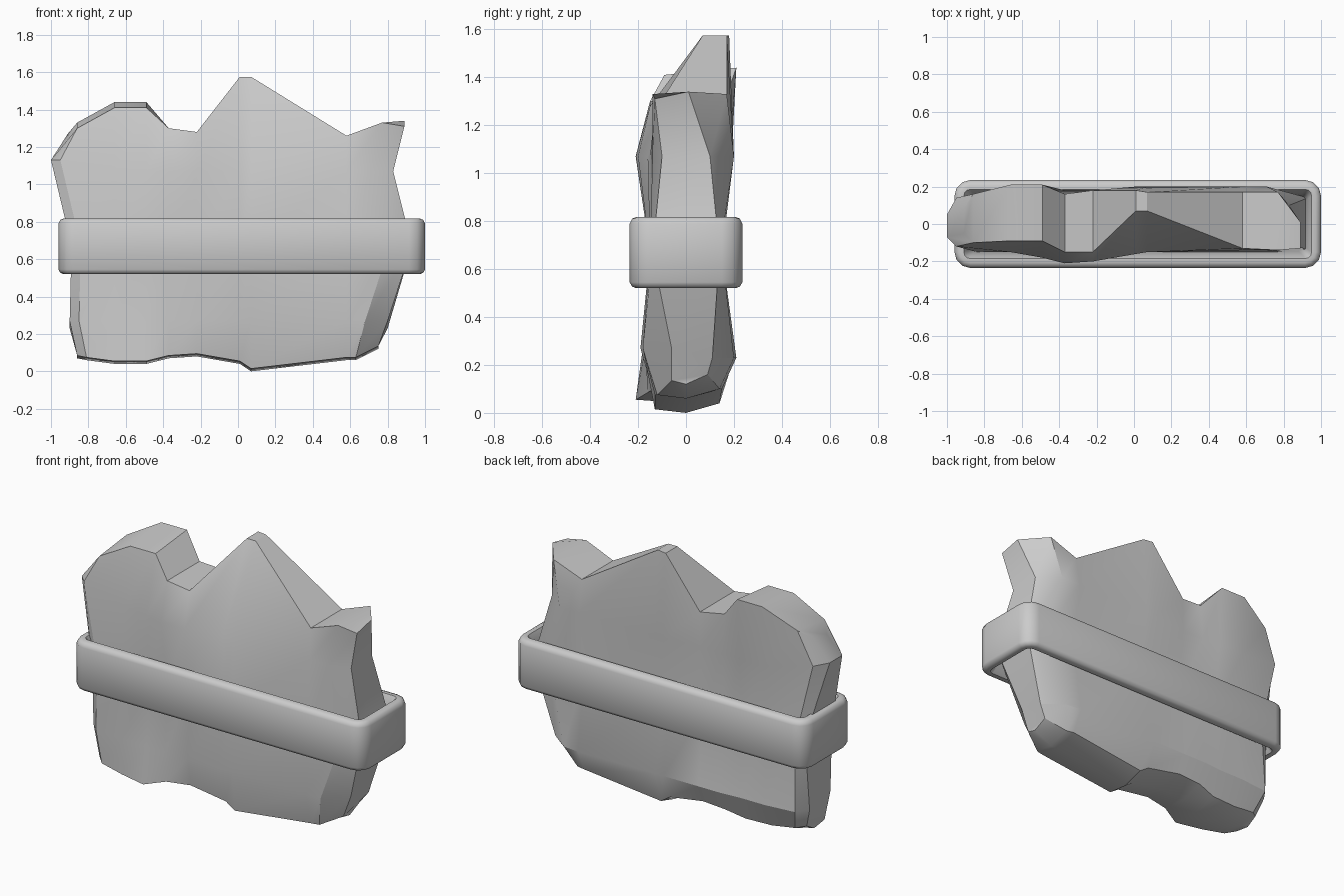
import bpy, math

if "Cube" in bpy.data.objects:
    bpy.data.objects.remove(bpy.data.objects["Cube"])


def make(name, rings, closed, angle):
    """Loft equal-length rings into a mesh; join the last to the first if closed, else cap."""
    n, m = len(rings[0]), len(rings)
    verts = [v for r in rings for v in r]
    faces = []
    for i in range(m if closed else m - 1):
        a, b = i * n, ((i + 1) % m) * n
        for j in range(n):
            k = (j + 1) % n
            faces.append((a + j, b + j, b + k, a + k))
    if not closed:  # cap with rungs across from front to back
        for s in (0, (m - 1) * n):
            faces.append((s, s + 1, s + n - 1))
            for j in range(1, n // 2):
                faces.append((s + j, s + j + 1, s + n - j - 1, s + n - j))
    me = bpy.data.meshes.new(name)
    me.from_pydata(verts, [], faces)
    ob = bpy.data.objects.new(name, me)
    bpy.context.collection.objects.link(ob)
    bpy.ops.object.select_all(action='DESELECT')
    bpy.context.view_layer.objects.active = ob
    ob.select_set(True)
    bpy.ops.object.mode_set(mode='EDIT')
    bpy.ops.mesh.select_all(action='SELECT')
    bpy.ops.mesh.normals_make_consistent(inside=False)
    bpy.ops.object.mode_set(mode='OBJECT')
    bpy.ops.object.shade_smooth_by_angle(angle=math.radians(angle))
    return ob


# Rock slab: x of the left and right edges at five heights (bottom to top)
left = [-.86, -.90, -.89, -1.0, -.91]
right = [.75, .80, .93, .83, .89]


def shift(edge, d):
    return [x + d for x in edge]


# x, bottom z, top z, waist half depth,
# front y (bottom, low, high, top), back y (top, high, low, bottom)
columns = [
    (left, .07, 1.27, .13, (-.10, -.10, -.07, -.05), (.08, .05, .10, .07)),
    (shift(left, .05), .06, 1.33, .15, (-.15, -.15, -.12, -.10), (.16, .14, .17, .11)),
    (-.66, .04, 1.44, .15, (-.17, -.17, -.15, -.09), (.21, .19, .19, .12)),
    (-.49, .04, 1.44, .15, (-.21, -.18, -.18, -.09), (.21, .19, .19, .13)),
    (-.37, .07, 1.30, .15, (-.16, -.17, -.21, -.15), (.16, .18, .20, .15)),
    (-.22, .08, 1.28, .15, (-.14, -.17, -.20, -.15), (.18, .18, .20, .15)),
    (.01, .04, 1.575, .15, (-.13, -.19, -.16, .07), (.18, .20, .20, .14)),
    (.07, .0, 1.575, .15, (-.13, -.16, -.15, .07), (.17, .20, .20, .14)),
    (.58, .06, 1.26, .15, (-.13, -.18, -.14, -.13), (.17, .20, .21, .15)),
    (shift(right, -.12), .06, 1.33, .15, (-.12, -.18, -.14, -.14), (.17, .20, .20, .14)),
    (right, .12, 1.34, .14, (-.06, -.06, -.10, -.13), (.01, .10, .11, .09)),
]
rings = []
for x, zb, zt, w, f, b in columns:
    xs = x if isinstance(x, list) else [x] * 5
    hump = .03 if xs[4] < -.4 or xs[4] > .85 else 0
    high = 1.13 if xs[4] < -.84 else 1.07
    low = .27
    rings.append([
        (xs[0], 0, zb),
        (xs[0], f[0], zb + .015), (xs[1], f[1], low), (xs[2], -w, .67),
        (xs[3], f[2], high), (xs[4], f[3], zt - hump),
        (xs[4], b[0], zt), (xs[3], b[1], high), (xs[2], w, .67),
        (xs[1], b[2], low - .04), (xs[0], b[3], zb + .04)])
make("rock_slab", rings, False, 28)


# Band: bevelled cross-section swept round a rounded rectangle
def rounded_rect(inset, z, cx=.02, hx=.98, hy=.235, r=.085, seg=3):
    hx, hy, r = hx - inset, hy - inset, max(r - inset, .03)
    pts = []
    for q, (sx, sy) in enumerate([(1, 1), (-1, 1), (-1, -1), (1, -1)]):
        for s in range(seg + 1):
            a = math.pi / 2 * (q + s / seg)
            pts.append((cx + sx * (hx - r) + r * math.cos(a),
                        sy * (hy - r) + r * math.sin(a), z))
    return pts


# inner wall narrows to grip the slab at mid height
section = [(.0, .545), (.0, .79), (.01, .81), (.028, .818), (.05, .818), (.065, .79),
           (.095, .67), (.065, .545), (.05, .52), (.028, .52), (.01, .527)]
make("band", [rounded_rect(i, z) for i, z in section], True, 40)
